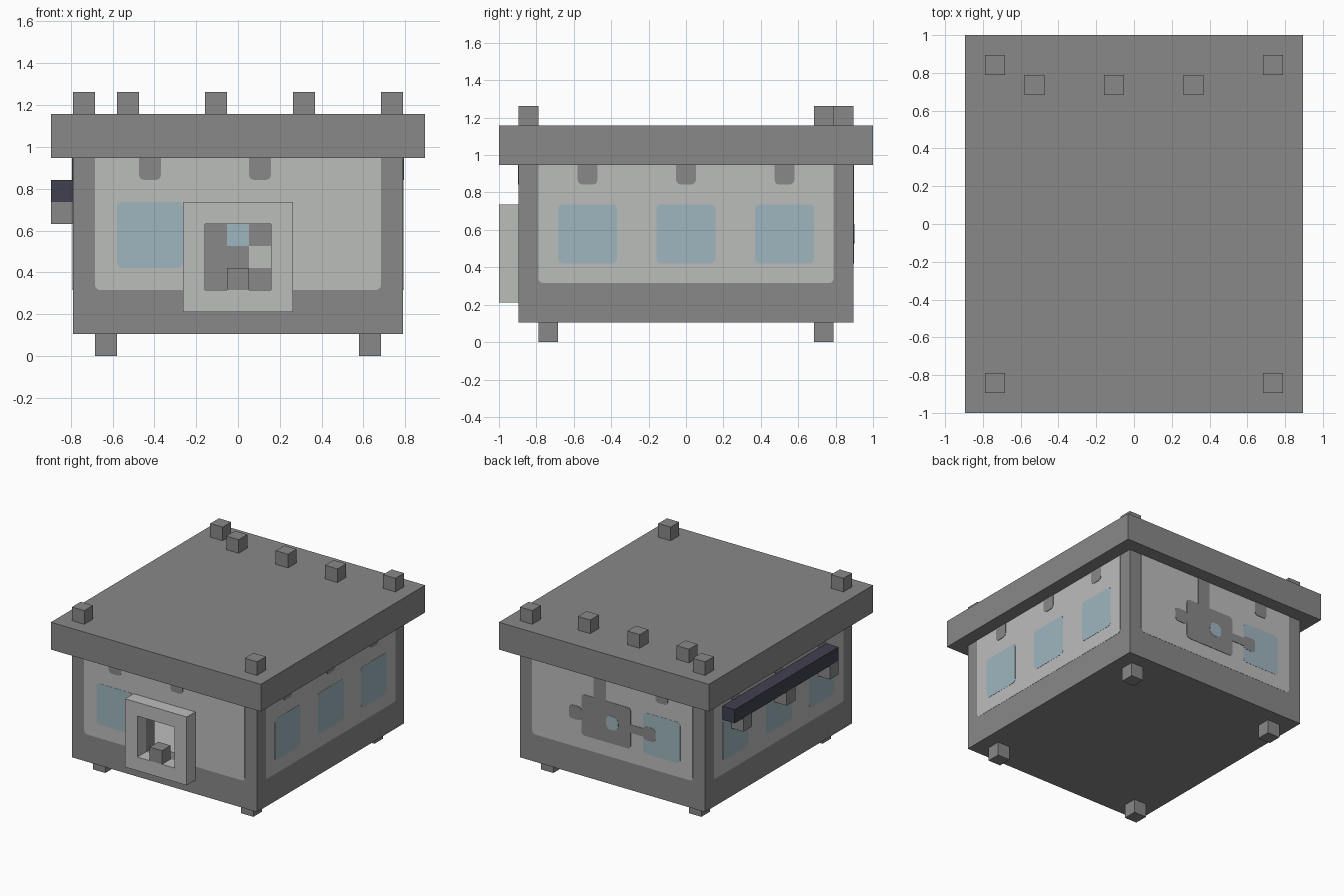
import bpy
import bmesh
import math
from mathutils import Vector

cube = bpy.data.objects.get("Cube")
if cube:
    bpy.data.objects.remove(cube)

U = 2 / 19  # one block of the grid


def material(name, rgb):
    m = bpy.data.materials.new(name)
    m.use_nodes = True
    m.diffuse_color = (*rgb, 1)
    m.node_tree.nodes["Principled BSDF"].inputs["Base Color"].default_value = (*rgb, 1)
    return m


STONE = material("mid grey", (0.25, 0.25, 0.25))
PALE = material("pale grey", (0.5, 0.51, 0.5))
GLASS = material("window blue", (0.35, 0.47, 0.52))
NAVY = material("dark navy", (0.053, 0.051, 0.08))


def finish(name, bm, mat):
    bmesh.ops.recalc_face_normals(bm, faces=bm.faces)
    mesh = bpy.data.meshes.new(name)
    bm.to_mesh(mesh)
    bm.free()
    mesh.materials.append(mat)
    ob = bpy.data.objects.new(name, mesh)
    bpy.context.scene.collection.objects.link(ob)
    return ob


def block(name, x, y, z, mat=STONE):
    """Box from (low, high) ranges counted in grid blocks."""
    bm = bmesh.new()
    bmesh.ops.create_cube(bm, size=1)
    for v in bm.verts:
        v.co = Vector([(r[0] + (c + 0.5) * (r[1] - r[0])) * U
                       for r, c in zip((x, y, z), v.co)])
    return finish(name, bm, mat)


# Wall name -> function placing (along wall, height, outward offset)
WALLS = {
    "front": lambda a, h, d: (a, -8.5 * U - d, h),
    "back": lambda a, h, d: (a, 8.5 * U + d, h),
    "left": lambda a, h, d: (7.5 * U + d, a, h),
    "right": lambda a, h, d: (-7.5 * U - d, a, h),
    "inner_back": lambda a, h, d: (a, 7.5 * U - d, h),
}


def plate(name, wall, a, h, mat, layer=1, radius=0.025):
    """Thin rounded rectangle set into a wall and standing slightly proud."""
    place = WALLS[wall]
    a0, a1, h0, h1 = [n * U for n in (*a, *h)]
    corners = [(a0, h0, 1, 1), (a1, h0, -1, 1), (a1, h1, -1, -1), (a0, h1, 1, -1)]
    outline = []
    for i, (ca, ch, sa, sh) in enumerate(corners):
        for k in range(4):
            t = math.pi * (1 + i / 2 + k / 6)
            outline.append((ca + radius * (sa + math.cos(t)),
                            ch + radius * (sh + math.sin(t))))
    bm = bmesh.new()
    rings = [[bm.verts.new(place(p, q, d)) for p, q in outline]
             for d in (-0.004, 0.0015 * layer)]
    n = len(outline)
    bm.faces.new(rings[0])
    bm.faces.new(rings[1])
    for i in range(n):
        j = (i + 1) % n
        bm.faces.new((rings[0][i], rings[0][j], rings[1][j], rings[1][i]))
    return finish(f"{wall}_{name}", bm, mat)


def cut(ob, cutter):
    mod = ob.modifiers.new("cut", "BOOLEAN")
    mod.operation = "DIFFERENCE"
    mod.solver = "EXACT"
    mod.object = cutter
    bpy.context.view_layer.objects.active = ob
    bpy.ops.object.modifier_apply(modifier=mod.name)


# Main masses
body = block("body", (-7.5, 7.5), (-8.5, 8.5), (1, 9.5))
block("roof", (-8.5, 8.5), (-9.5, 9.5), (9, 11))
frame = block("doorway_frame", (-2.5, 2.5), (-9.5, -8.5), (2, 7), PALE)

# Feet and roof studs
for x in (-6.5, 5.5):
    for y in (-7.5, 6.5):
        block("foot", (x, x + 1), (y, y + 1), (0, 1))
for x in (-7.5, 6.5):
    for y in (-8.5, 7.5):
        block("corner_stud", (x, x + 1), (y, y + 1), (11, 12))
for x in (-5.5, -1.5, 2.5):
    block("back_stud", (x, x + 1), (6.5, 7.5), (11, 12))

# Rail on its brackets
block("rail", (-8.5, -7.5), (-5.5, 6.5), (7, 8), NAVY)
for y in (-5.5, -0.5, 4.5):
    block("rail_bracket", (-8.5, -7.5), (y, y + 1), (6, 7))

# Side walls: pale panel, three windows and three drips
for wall in ("left", "right"):
    plate("panel", wall, (-7.5, 7.5), (3, 9.4), PALE)
    for a in (-6.5, -1.5, 3.5):
        plate("window", wall, (a, a + 3), (4, 7), GLASS, 2)
    for a in (-5.5, -0.5, 4.5):
        plate("drip", wall, (a, a + 1), (8, 9.4), STONE, 3)

# Front and back walls: pale panel, one window and two drips
for wall in ("front", "back"):
    panel = plate("panel", wall, (-6.5, 6.5), (3, 9.4), PALE)
    if wall == "front":
        front_panel = panel
    plate("window", wall, (-5.5, -2.5), (4, 7), GLASS, 2)
    for a in (-4.5, 0.5):
        plate("drip", wall, (a, a + 1), (8, 9.4), STONE, 3)

# Splash mark on the back wall
plate("splash_stem", "back", (0.5, 1.5), (6.5, 9.4), STONE, 3)
plate("splash_body", "back", (-1.5, 2.5), (4, 7), STONE, 3)
plate("splash_arm", "back", (-3.2, 3.2), (5.2, 5.8), STONE, 3)
for a in (-3.5, 2.5):
    plate("splash_tip", "back", (a, a + 1), (5, 6), STONE, 3)
plate("splash_eye", "back", (-0.5, 0.5), (5, 6), GLASS, 4, 0.04)

# Hollow room and the opening through the front
room = block("room_cutter", (-6.5, 6.5), (-7.5, 7.5), (2, 9.2))
opening = block("opening_cutter", (-1.5, 1.5), (-10, -7), (3, 6))
cut(body, room)
for part in (body, frame, front_panel):
    cut(part, opening)
for cutter in (room, opening):
    bpy.data.objects.remove(cutter)

# Inside details seen through the opening
block("room_floor", (-6.5, 6.5), (-7.5, 7.5), (1.98, 2.03), PALE)
plate("inner_window", "inner_back", (-0.5, 0.5), (5, 6), GLASS, 1, 0.002)
plate("inner_patch", "inner_back", (0.5, 1.5), (4, 5), PALE, 1, 0.002)
block("doorway_block", (-0.5, 0.5), (-9.5, -8.5), (3, 4))
